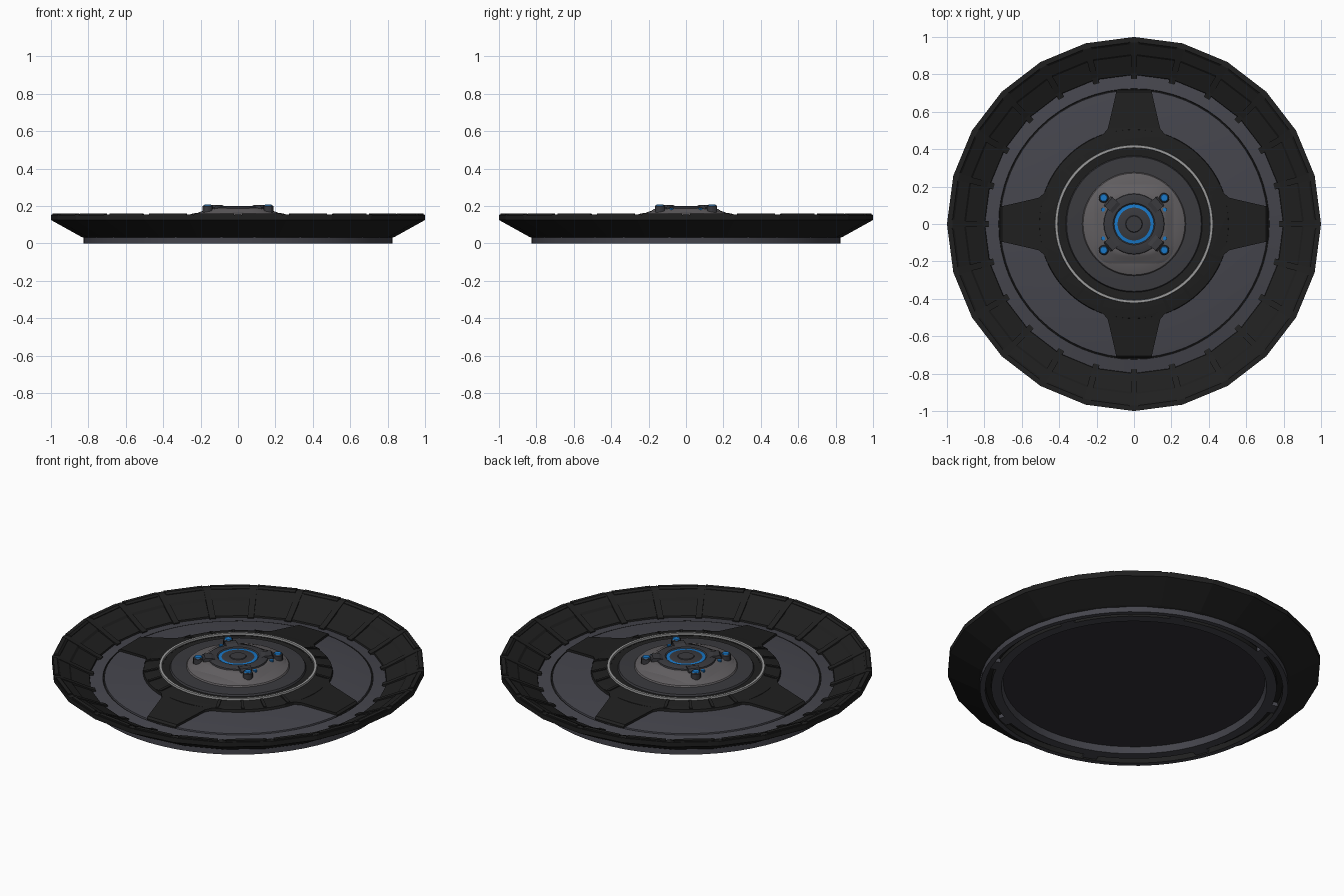
import bpy, bmesh, math
from mathutils import Matrix, Vector

if "Cube" in bpy.data.objects:
    bpy.data.objects.remove(bpy.data.objects["Cube"])


def mat(name, c):
    m = bpy.data.materials.new(name)
    m.diffuse_color = (*c, 1)
    m.use_nodes = True
    m.node_tree.nodes["Principled BSDF"].inputs["Base Color"].default_value = m.diffuse_color
    return m


BLACK = mat("matte black", (0.014, 0.014, 0.014))
GREY = mat("slate grey", (0.060, 0.060, 0.074))
DARK = mat("underside dark", (0.034, 0.031, 0.040))
MID = mat("dark grey", (0.042, 0.042, 0.048))
LIGHT = mat("warm grey", (0.12, 0.112, 0.118))
PALE = mat("pale trim", (0.33, 0.33, 0.33))
BLUE = mat("signal blue", (0.01, 0.19, 0.58))


def finish(name, bm, mats, smooth=False):
    bmesh.ops.recalc_face_normals(bm, faces=bm.faces)
    me = bpy.data.meshes.new(name)
    bm.to_mesh(me)
    bm.free()
    ob = bpy.data.objects.new(name, me)
    bpy.context.collection.objects.link(ob)
    for m in mats:
        me.materials.append(m)
    if smooth:
        bpy.ops.object.select_all(action='DESELECT')
        ob.select_set(True)
        bpy.context.view_layer.objects.active = ob
        bpy.ops.object.shade_smooth_by_angle(angle=math.radians(30))
    return ob


def lathe(name, pts, n, mats, seg=None, closed=False, square=None, at=(0, 0), smooth=True):
    """Spin (radius, z) points; seg gives the material slot of each band."""
    bm = bmesh.new()
    rings = []
    for r, z in pts:
        ring = []
        if r == 0:
            ring = [bm.verts.new((at[0], at[1], z))] * n
        else:
            for i in range(n):
                a = 2 * math.pi * i / n
                c, s = math.cos(a), math.sin(a)
                k = r
                if square:
                    k = r / (abs(c) ** square + abs(s) ** square) ** (1 / square)
                ring.append(bm.verts.new((at[0] + k * c, at[1] + k * s, z)))
        rings.append(ring)
    m = len(pts)
    for j in range(m if closed else m - 1):
        a, b = rings[j], rings[(j + 1) % m]
        for i in range(n):
            q = [a[i], a[(i + 1) % n], b[(i + 1) % n], b[i]]
            f = bm.faces.new(list(dict.fromkeys(q)))
            f.material_index = seg[j] if seg else 0
    return finish(name, bm, mats, smooth)


def radial_bars(name, angles, sections, m):
    """Bars running outward; sections are (radius, half width, bottom z, top z)."""
    bm = bmesh.new()
    for deg in angles:
        rot = Matrix.Rotation(math.radians(deg), 3, 'Z')
        prev = None
        for r, w, z0, z1 in sections:
            ring = [bm.verts.new(rot @ Vector(p)) for p in
                    ((r, -w, z0), (r, w, z0), (r, w, z1), (r, -w, z1))]
            if prev:
                for i in range(4):
                    k = (i + 1) % 4
                    bm.faces.new((prev[i], prev[k], ring[k], ring[i]))
            else:
                bm.faces.new(ring)
            prev = ring
        bm.faces.new(prev)
    return finish(name, bm, [m])


N = 24
# flared rim with two-tier inner panels
lathe("flared_rim", [(0.825, 0.03), (0.84, 0.036), (1.0, 0.125), (1.0, 0.152), (0.975, 0.152),
                     (0.91, 0.122), (0.90, 0.110), (0.80, 0.066), (0.795, 0.045)],
      N, [BLACK], closed=True, smooth=False)
# ribs between panels
radial_bars("rim_ribs", [i * 360 / N for i in range(N)],
            [(0.775, 0.017, 0.04, 0.066), (0.81, 0.017, 0.05, 0.078), (0.90, 0.017, 0.09, 0.122),
             (0.97, 0.017, 0.12, 0.154), (0.997, 0.017, 0.125, 0.154)], BLACK)
# raised lip segments on top of each panel
radial_bars("rim_lips", [(i + 0.5) * 360 / N for i in range(N)],
            [(0.955, 0.102, 0.12, 0.150), (0.965, 0.104, 0.12, 0.160), (0.986, 0.108, 0.13, 0.160)], BLACK)

# base ring with a dark groove and recessed plate underneath
lathe("base_underside", [(0.80, 0.05), (0.825, 0.035), (0.825, 0.0), (0.797, 0.0), (0.795, 0.03),
                         (0.765, 0.03), (0.763, 0.008), (0.71, 0.008), (0.70, 0.045), (0, 0.045)],
      60, [GREY, BLACK, DARK], seg=[0, 0, 0, 1, 1, 1, 0, 0, 2])
# small bridges across the underside groove
radial_bars("groove_bridges", [i * 45 + 22.5 for i in range(8)],
            [(0.76, 0.04, 0.008, 0.03), (0.798, 0.04, 0.008, 0.03)], GREY)

# grey dish floor with a thin stepped seam
lathe("dish_floor", [(0.82, 0.052), (0.724, 0.069), (0.722, 0.064), (0.717, 0.064), (0.715, 0.073),
                     (0.48, 0.106), (0.40, 0.106)], 64, [GREY, BLACK], seg=[0, 1, 1, 0, 0, 0])
# black collar
lathe("collar", [(0.51, 0.095), (0.505, 0.116), (0.43, 0.132), (0.40, 0.132), (0.40, 0.10)],
      64, [BLACK])
# four spokes
radial_bars("spokes", [0, 90, 180, 270],
            [(0.46, 0.215, 0.10, 0.121), (0.48, 0.165, 0.095, 0.118), (0.51, 0.140, 0.09, 0.113),
             (0.60, 0.119, 0.08, 0.101), (0.705, 0.095, 0.066, 0.087), (0.716, 0.092, 0.065, 0.076)], BLACK)
# small ribs on the collar
radial_bars("collar_ribs", [q * 90 + d for q in range(4) for d in (22, 38, 52, 68)],
            [(0.43, 0.008, 0.12, 0.138), (0.50, 0.008, 0.11, 0.123)], BLACK)
# pale trim ring
lathe("trim_ring", [(0.424, 0.125), (0.422, 0.143), (0.408, 0.143), (0.406, 0.125)], 72, [PALE], closed=True)
# hub seat: black channel and grey step
lathe("hub_seat", [(0.41, 0.132), (0.365, 0.128), (0.36, 0.138), (0.28, 0.142), (0.20, 0.142)],
      64, [BLACK, MID], seg=[0, 1, 1, 1])
# hub dome
lathe("hub_dome", [(0.28, 0.138), (0.272, 0.149), (0.24, 0.160), (0.19, 0.167), (0, 0.169)], 48, [LIGHT])
# rounded square housing
lathe("hub_housing", [(0.225, 0.155), (0.205, 0.168), (0.185, 0.174), (0.172, 0.184), (0.15, 0.188), (0, 0.188)],
      48, [LIGHT], square=3.5)
# cap plate with blue ring and central button
lathe("cap_plate", [(0.165, 0.178), (0.16, 0.194), (0.145, 0.199), (0.112, 0.199), (0.106, 0.194),
                    (0.088, 0.194), (0.084, 0.196), (0.045, 0.196), (0.042, 0.200), (0, 0.200)],
      32, [MID, BLUE], seg=[0, 0, 0, 0, 1, 0, 0, 0, 0])

# clamp arms with blue-topped bolts and small indicator dots
corner = math.degrees(math.atan2(0.14, 0.16))
radial_bars("clamp_arms", [corner, 180 - corner, 180 + corner, -corner],
            [(0.125, 0.032, 0.17, 0.199), (0.145, 0.032, 0.17, 0.206),
             (0.18, 0.032, 0.165, 0.206), (0.19, 0.028, 0.16, 0.192)], MID)
for sx in (-1, 1):
    for sy in (-1, 1):
        p = (0.162 * sx, 0.14 * sy)
        lathe("clamp_bolt", [(0.027, 0.155), (0.027, 0.198), (0.023, 0.203), (0.021, 0.203),
                             (0.018, 0.207), (0, 0.207)], 12, [MID, BLUE], seg=[0, 0, 0, 1, 1], at=p)
        lathe("indicator", [(0.011, 0.175), (0.011, 0.190), (0, 0.190)], 8, [BLUE],
              at=(0.165 * sx, 0.077 * sy))
